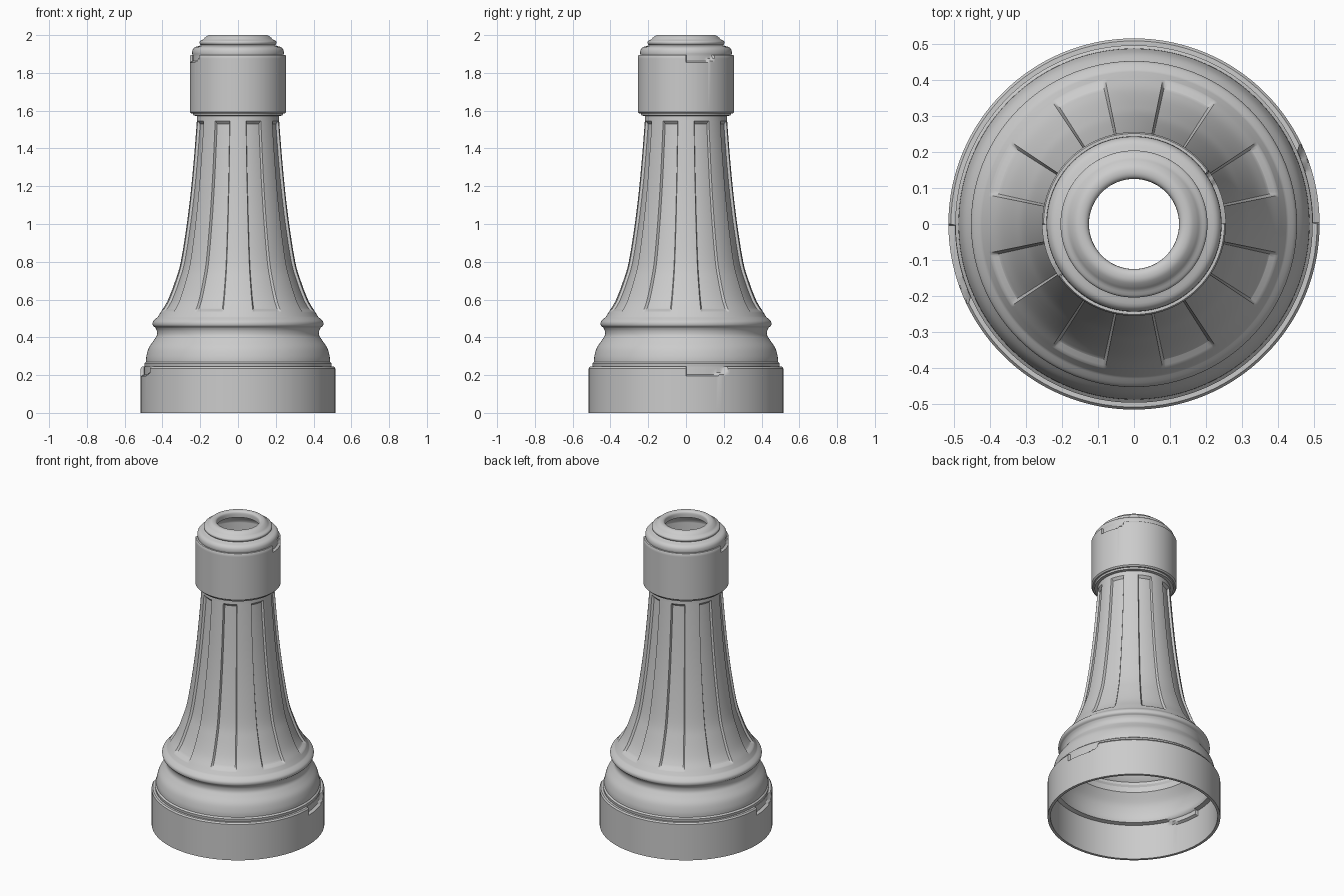
import bpy, bmesh, math

if "Cube" in bpy.data.objects:
    bpy.data.objects.remove(bpy.data.objects["Cube"])


def smooth_run(pts, n):
    """Catmull-Rom resampling of a profile run (r, z), n steps per span."""
    p = [pts[0]] + pts + [pts[-1]]
    out = []
    for i in range(1, len(p) - 2):
        for s in range(n):
            t = s / n
            out.append(tuple(
                0.5 * (2 * b + (c - a) * t + (2 * a - 5 * b + 4 * c - d) * t * t
                       + (3 * b - a - 3 * c + d) * t ** 3)
                for a, b, c, d in zip(p[i - 1], p[i], p[i + 1], p[i + 2])))
    return out + [pts[-1]]


def split_at(profile, levels):
    """Insert extra points where the profile crosses the given heights."""
    out = [profile[0]]
    for (r0, z0), (r1, z1) in zip(profile, profile[1:]):
        hits = [z for z in levels if min(z0, z1) + 1e-4 < z < max(z0, z1) - 1e-4]
        for z in sorted(hits, reverse=z1 < z0):
            out.append((r0 + (r1 - r0) * (z - z0) / (z1 - z0), z))
        out.append((r1, z1))
    return out


def plateau(v, lo, hi, ramp):
    """0 outside lo..hi, 1 inside, linear ramps at both ends."""
    return max(0.0, min(1.0, (v - lo) / ramp, (hi - v) / ramp))


# Profile pieces of the outer wall
cone = [(0.425, 0.508), (0.405, 0.54), (0.37, 0.60), (0.332, 0.70), (0.303, 0.80),
        (0.271, 1.00), (0.247, 1.20), (0.229, 1.40), (0.217, 1.56)]
belly = [(0.487, 0.27), (0.485, 0.30), (0.472, 0.345), (0.445, 0.385),
         (0.43, 0.41), (0.43, 0.435), (0.438, 0.452)]
bead = [(0.438, 0.452), (0.450, 0.462), (0.452, 0.477), (0.445, 0.49), (0.425, 0.508)]
cap = [(0.243, 1.905), (0.240, 1.922), (0.228, 1.936), (0.205, 1.943), (0.195, 1.947)]
lip = [(0.195, 1.947), (0.203, 1.955), (0.202, 1.967), (0.185, 1.977), (0.174, 1.988),
       (0.158, 1.999), (0.14, 2.0), (0.128, 1.993), (0.125, 1.98)]

outer = ([(0.515, 0.0), (0.515, 0.236), (0.508, 0.245), (0.494, 0.245), (0.496, 0.262)]
         + smooth_run(belly, 4) + smooth_run(bead, 4)[1:] + smooth_run(cone, 5)[1:]
         + [(0.217, 1.572), (0.235, 1.574), (0.238, 1.585), (0.247, 1.585), (0.255, 1.593),
            (0.255, 1.888), (0.251, 1.895), (0.241, 1.895)]
         + smooth_run(cap, 3) + smooth_run(lip, 3)[1:])
inner = ([(0.125, 1.96), (0.17, 1.945), (0.205, 1.925), (0.225, 1.90), (0.235, 1.88),
          (0.235, 1.61), (0.195, 1.565)]
         + smooth_run([(r - 0.024, z) for r, z in reversed(cone)], 4)
         + [(0.425, 0.485), (0.425, 0.468), (0.407, 0.44), (0.407, 0.405)]
         + smooth_run([(0.425, 0.38), (0.45, 0.34), (0.464, 0.29), (0.466, 0.25)], 3)
         + [(0.472, 0.236), (0.498, 0.23), (0.498, 0.0)])

PANEL_Z = (0.535, 1.545)
NOTCHES = [  # z range, length in degrees, radius inside the notch
    (0.195, 0.247, 25.0, 0.497, 0.48),
    (1.855, 1.897, 36.0, 0.240, 0.228),
]
levels = [PANEL_Z[0], PANEL_Z[0] + 0.015, PANEL_Z[1] - 0.015, PANEL_Z[1]]
for n in NOTCHES:
    levels += [n[0], n[0] + 0.008, n[0] + 0.02]
outer = split_at(outer, levels)
inner = split_at(inner, levels)

# Ring angles: even spacing plus crisp columns at panel edges
angles = {i * 1.5 for i in range(240)}
for k in range(8):
    c = 22.5 + 45 * k
    for e in (-11.25, -10.0, 10.0, 11.25):
        angles.add((c + e) % 360)
for base in (0, 180):
    angles.add(base + 0.4)
angles = sorted(angles)


def shaped_radius(r, z, deg, is_outer):
    # Eight sunken panels round the tapered shaft
    if is_outer and PANEL_Z[0] < z < PANEL_Z[1]:
        off = (deg % 45) - 22.5
        r -= 0.014 * min(plateau(off, -11.25, 11.25, 1.25),
                         plateau(z, PANEL_Z[0], PANEL_Z[1], 0.015))
    # Notches in the rims of both bands, repeated on opposite sides
    for z0, z1, length, r_out, r_in in NOTCHES:
        if z0 < z < z1:
            a = deg % 180
            rise = z0 + 0.02 * max(0.0, a / length - 0.7) / 0.3
            w = min(plateau(a, 0.0, length, 0.4), max(0.0, min(1.0, (z - rise) / 0.008)))
            target = min(r, r_out if is_outer else r_in)
            r += (target - r) * w
    return r


# Hollow turned body: outer wall, lip, inner wall, bottom rim
bm = bmesh.new()
rows = []
for prof, is_outer in ((outer, True), (inner, False)):
    for r, z in prof:
        ring = []
        for d in angles:
            rr = shaped_radius(r, z, d, is_outer)
            t = math.radians(d)
            ring.append(bm.verts.new((rr * math.cos(t), rr * math.sin(t), z)))
        rows.append(ring)
n = len(angles)
for i, low in enumerate(rows):
    high = rows[(i + 1) % len(rows)]
    for j in range(n):
        k = (j + 1) % n
        bm.faces.new((low[j], low[k], high[k], high[j]))
bmesh.ops.remove_doubles(bm, verts=bm.verts, dist=0.00005)
bmesh.ops.recalc_face_normals(bm, faces=bm.faces)
mesh = bpy.data.meshes.new("fluted_column_body")
bm.to_mesh(mesh)
bm.free()
body = bpy.data.objects.new("fluted_column_body", mesh)
bpy.context.collection.objects.link(body)

bpy.context.view_layer.objects.active = body
body.select_set(True)
bpy.ops.object.shade_smooth_by_angle(angle=math.radians(30))
